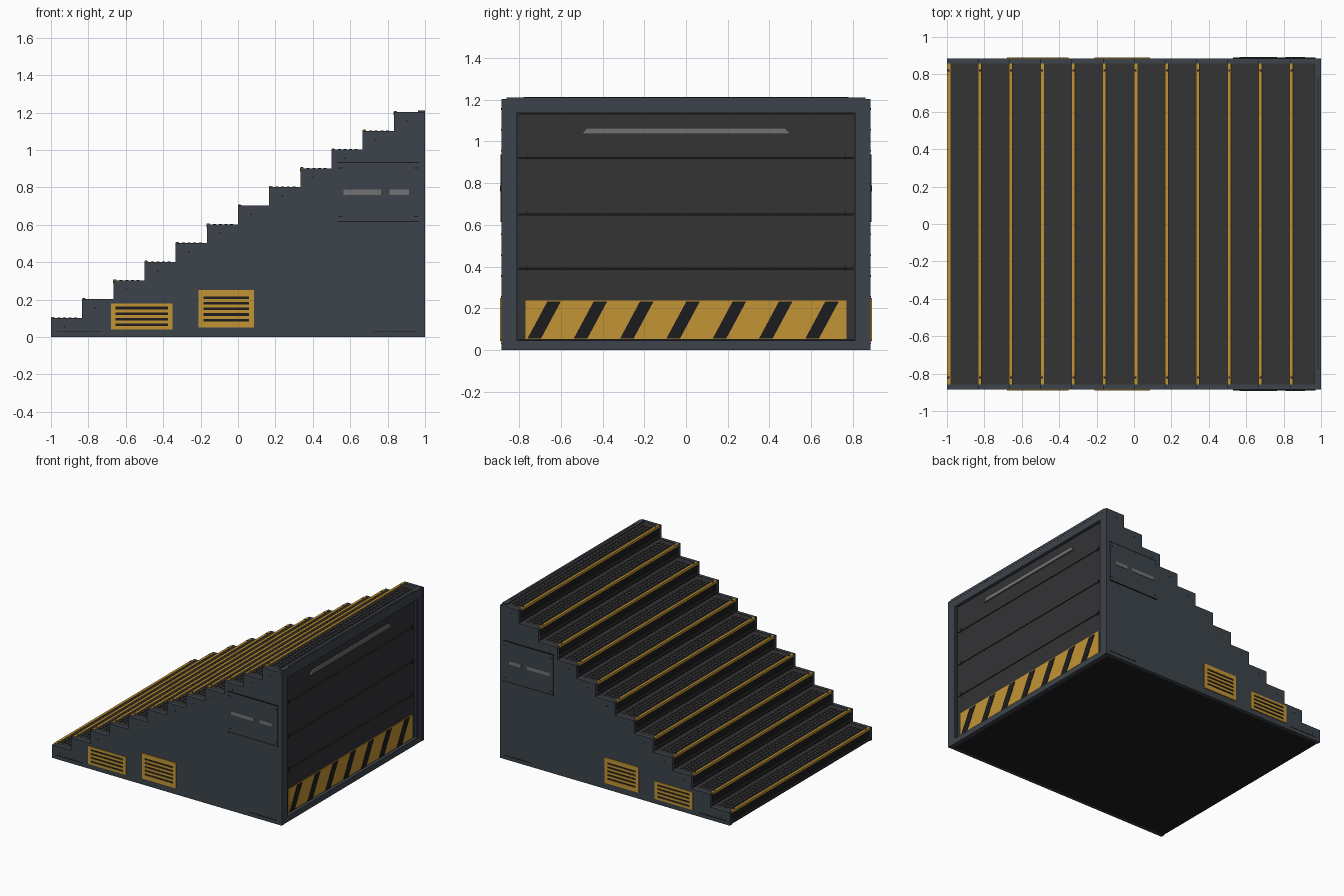
import bpy, bmesh

if "Cube" in bpy.data.objects:
    bpy.data.objects.remove(bpy.data.objects["Cube"])

N, RUN, RISE = 12, 1 / 6, 0.1


def material(name, rgb):
    m = bpy.data.materials.new(name)
    m.diffuse_color = (*rgb, 1)
    m.use_nodes = True
    m.node_tree.nodes["Principled BSDF"].inputs["Base Color"].default_value = m.diffuse_color
    return m


SLATE = material("slate", (0.045, 0.056, 0.07))
DARK = material("dark_metal", (0.033, 0.033, 0.036))
BLACK = material("black", (0.012, 0.012, 0.014))
YELLOW = material("safety_yellow", (0.55, 0.30, 0.035))
GREY = material("light_grey", (0.17, 0.17, 0.17))


def finish(name, bm, mat, mirror=False):
    bmesh.ops.recalc_face_normals(bm, faces=bm.faces)
    me = bpy.data.meshes.new(name)
    bm.to_mesh(me)
    bm.free()
    me.materials.append(mat)
    ob = bpy.data.objects.new(name, me)
    bpy.context.collection.objects.link(ob)
    if mirror:
        mod = ob.modifiers.new("mirror", "MIRROR")
        mod.use_axis = (False, True, False)
        mod.use_mirror_merge = False
    return ob


def boxes(name, items, mat, mirror=False):
    """One object from boxes given as (x0, x1, y0, y1, z0, z1)."""
    bm = bmesh.new()
    for x0, x1, y0, y1, z0, z1 in items:
        vs = bmesh.ops.create_cube(bm, size=1)["verts"]
        for v in vs:
            v.co.x = x1 if v.co.x > 0 else x0
            v.co.y = y1 if v.co.y > 0 else y0
            v.co.z = z1 if v.co.z > 0 else z0
    return finish(name, bm, mat, mirror)


def prisms(name, outlines, direction, mat, mirror=False):
    """Extrude closed 3D outlines along a direction."""
    bm = bmesh.new()
    for pts in outlines:
        f = bm.faces.new([bm.verts.new(p) for p in pts])
        ext = bmesh.ops.extrude_face_region(bm, geom=[f])["geom"]
        bmesh.ops.translate(bm, vec=direction,
                            verts=[g for g in ext if isinstance(g, bmesh.types.BMVert)])
    return finish(name, bm, mat, mirror)


def stair_profile(y, x_end, dx, dz):
    pts = [(x_end, y, 0), (-1 + dx, y, 0)]
    for i in range(N):
        x, z = -1 + i * RUN, (i + 1) * RISE + dz
        pts += [(x + dx, y, z), (x + RUN + dx if i < N - 1 else x_end, y, z)]
    return pts


steps = [(-1 + i * RUN, (i + 1) * RISE) for i in range(N)]

# Stepped body and side walls
prisms("stair_core", [stair_profile(-0.86, 0.965, 0.006, -0.004)], (0, 1.72, 0), BLACK)
prisms("side_wall", [stair_profile(-0.884, 1.0, 0.0, 0.002)], (0, 0.026, 0), SLATE, True)

# Tread plates, raised grip lugs and nosing strips
boxes("tread_plates", [(x + 0.02, min(x + RUN + 0.004, 0.965), -0.857, 0.857, z - 0.012, z)
                       for x, z in steps], DARK)
boxes("tread_grips", [(x + 0.034 + r * 0.03, x + 0.05 + r * 0.03, y, y + 0.026, z - 0.003, z + 0.004)
                      for x, z in steps for r in range(4)
                      for y in [-0.815 + k * 0.04 + (r % 2) * 0.01 for k in range(41)]
                      if x + 0.05 + r * 0.03 < 0.965], DARK)
boxes("nosing_strips", [(x - 0.001, x + 0.018, -0.857, 0.857, z - 0.014, z + 0.006)
                        for x, z in steps], YELLOW)
boxes("tread_bolts", [(x + 0.004, x + 0.014, -0.825, -0.815, z, z + 0.008)
                      for x, z in steps], BLACK, True)
boxes("riser_ribs", [(x + 0.001, x + 0.01, -0.857, 0.857, z - 0.085, z - 0.07)
                     for x, z in steps], DARK)
boxes("side_bolts", [(x + 0.066, x + 0.074, -0.886, -0.88, z - 0.049, z - 0.041)
                     for x, z in steps], BLACK, True)

# Back wall: frame, planks with gaps, top lip
boxes("back_frame", [(0.96, 0.998, -0.858, -0.812, 0, 1.195), (0.96, 0.998, 0.812, 0.858, 0, 1.195),
                     (0.96, 0.998, -0.812, 0.812, 0, 0.045), (0.96, 0.998, -0.812, 0.812, 1.135, 1.195)],
      SLATE)
boxes("back_inner_trim", [(0.96, 0.988, -0.85, -0.805, 0.04, 1.14), (0.96, 0.988, 0.805, 0.85, 0.04, 1.14)],
      SLATE)
cuts = [0.045, 0.39, 0.65, 0.92, 1.135]
boxes("back_planks", [(0.96, 0.976, -0.812, 0.812, a + 0.003, b - 0.003)
                      for a, b in zip(cuts, cuts[1:])], DARK)
boxes("top_lip", [(0.962, 0.999, -0.86, 0.86, 1.19, 1.21)], SLATE)
boxes("lip_inlay", [(0.978, 0.99, -0.78, 0.78, 1.2, 1.212)], DARK)
boxes("plank_clips", [(0.97, 0.98, -0.768, -0.762, z - 0.012, z + 0.018) for z in cuts[1:4]], BLACK, True)

# Hazard band with slanted stripes
boxes("hazard_band", [(0.97, 0.981, -0.77, 0.77, 0.053, 0.238)], YELLOW)
prisms("hazard_stripes", [[(0.975, y, 0.055), (0.975, y + 0.065, 0.055),
                           (0.975, y + 0.16, 0.232), (0.975, y + 0.095, 0.232)]
                          for y in [-0.76 + k * 0.222 for k in range(7)]], (0.0085, 0, 0), BLACK)

# Light bar on the back
prisms("back_light_bar", [[(0.972, -0.5, 1.036), (0.972, 0.5, 1.036),
                           (0.972, 0.475, 1.065), (0.972, -0.475, 1.065)]], (0.016, 0, 0), GREY)

# Yellow vents on each side: frame, black backing, slats between slots
for name, x0, x1, z0, z1, n in (("front_vent", -0.68, -0.35, 0.04, 0.18, 4),
                                ("middle_vent", -0.21, 0.085, 0.05, 0.25, 5)):
    a, b = x0 + 0.025, x1 - 0.025
    mid, pitch = (z0 + z1) / 2, 0.03
    zs = [mid + (k - (n - 1) / 2) * pitch for k in range(n)]
    edges = [z0] + [e for z in zs for e in (z - 0.007, z + 0.007)] + [z1]
    boxes(name + "_slats", [(x0, a, -0.891, -0.875, z0, z1), (b, x1, -0.891, -0.875, z0, z1)]
          + [(a, b, -0.891, -0.875, edges[k], edges[k + 1]) for k in range(0, len(edges), 2)],
          YELLOW, True)
    boxes(name + "_backing", [(a, b, -0.886, -0.875, z0 + 0.01, z1 - 0.01)], BLACK, True)

# Access hatch with light slots, seams and base seams
boxes("side_hatch", [(0.535, 0.965, -0.889, -0.875, 0.62, 0.93)], SLATE, True)
boxes("hatch_lights", [(0.565, 0.765, -0.892, -0.88, 0.76, 0.788),
                       (0.81, 0.915, -0.892, -0.88, 0.76, 0.788)], GREY, True)
boxes("hatch_seams", [(0.53, 0.97, -0.89, -0.88, 0.93, 0.936), (0.53, 0.97, -0.89, -0.88, 0.614, 0.62)]
      + [(x, x + 0.025, -0.89, -0.88, z, z + 0.006) for x in (0.535, 0.94) for z in (0.9, 0.642)],
      BLACK, True)
boxes("base_seams", [(-0.97, -0.73, -0.886, -0.88, 0.028, 0.033),
                     (0.72, 0.96, -0.886, -0.88, 0.028, 0.033)], BLACK, True)
